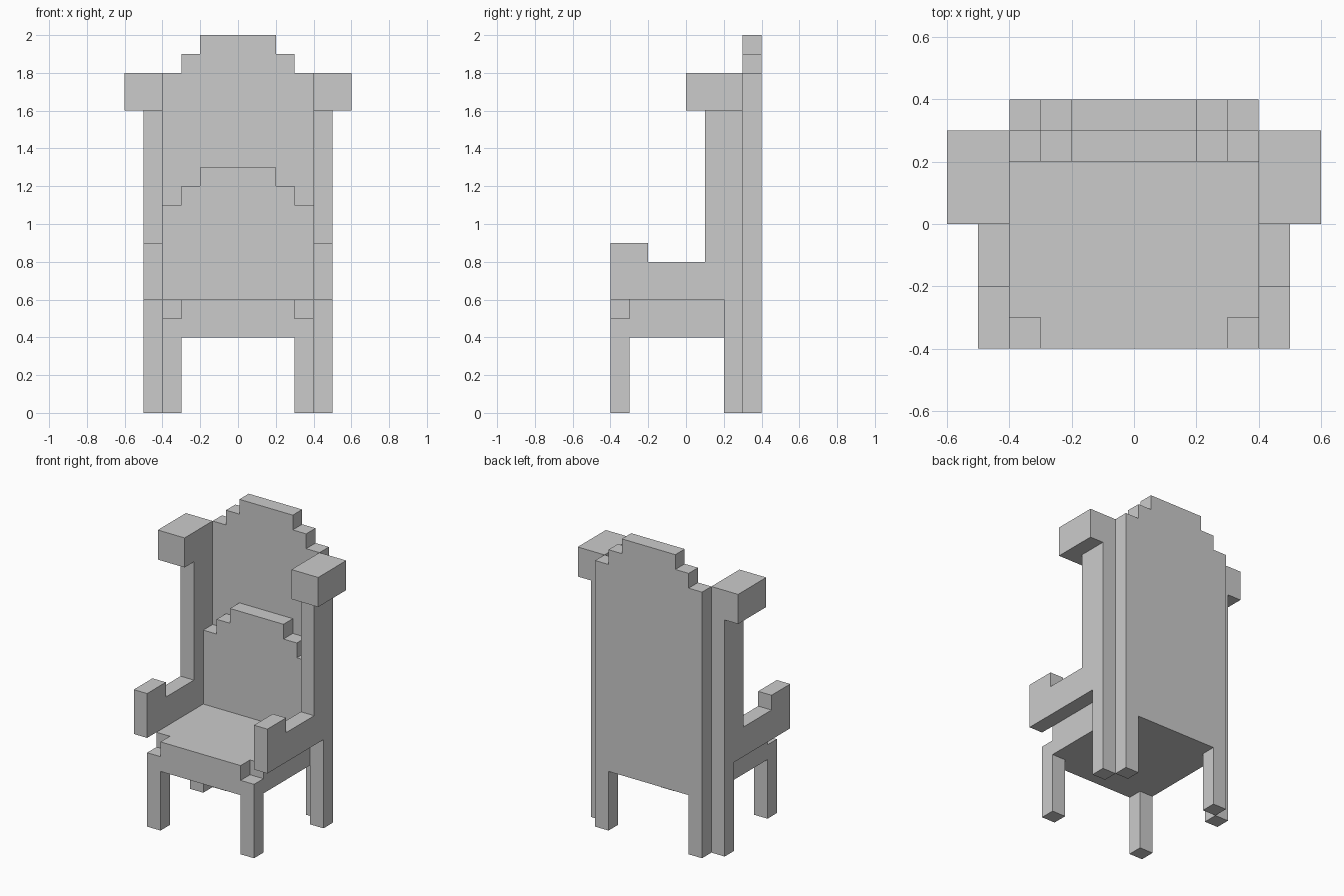
import bpy
import bmesh
from mathutils import Vector

if "Cube" in bpy.data.objects:
    bpy.data.objects.remove(bpy.data.objects["Cube"])


def make(name, profile, axis, lo, hi, mirror=False):
    """Extrude a closed 2D profile along an axis from lo to hi."""
    place = {
        "x": lambda a, b, t: (t, a, b),
        "y": lambda a, b, t: (a, t, b),
        "z": lambda a, b, t: (a, b, t),
    }[axis]
    bm = bmesh.new()
    face = bm.faces.new([bm.verts.new(place(a, b, lo)) for a, b in profile])
    ext = bmesh.ops.extrude_face_region(bm, geom=[face], use_keep_orig=True)
    moved = [v for v in ext["geom"] if isinstance(v, bmesh.types.BMVert)]
    bmesh.ops.translate(bm, verts=moved, vec=Vector(place(0, 0, hi - lo)))
    bmesh.ops.recalc_face_normals(bm, faces=bm.faces)
    mesh = bpy.data.meshes.new(name)
    bm.to_mesh(mesh)
    bm.free()
    obj = bpy.data.objects.new(name, mesh)
    bpy.context.collection.objects.link(obj)
    if mirror:
        mod = obj.modifiers.new("Mirror", "MIRROR")
        mod.use_mirror_merge = False
    return obj


def rect(a0, a1, b0, b1):
    return [(a0, b0), (a1, b0), (a1, b1), (a0, b1)]


def symmetric(half):
    """Complete a right-hand outline (bottom to top) with its mirror image."""
    return half + [(-x, z) for x, z in reversed(half)]


def stepped_top(z):
    """Right half of the stepped crest, starting at shoulder height z."""
    return [(0.4, z), (0.3, z), (0.3, z + 0.1), (0.2, z + 0.1), (0.2, z + 0.2)]


# Tall back panel with its two rear legs and stepped crest
crest = stepped_top(1.8)
make("back_panel", symmetric([(0.3, 0.4), (0.3, 0), (0.4, 0)] + crest), "y", 0.3, 0.4)

# Stepped cushion leaning on the back
make("back_cushion", symmetric([(0.4, 0.6)] + stepped_top(1.1)), "y", 0.2, 0.3)

# Seat with notched front corners
make("seat", symmetric([(0.3, -0.4), (0.3, -0.3), (0.4, -0.3), (0.4, 0.3)]), "z", 0.4, 0.6)

# Front legs rise into the seat notches
make("front_leg", rect(0.3, 0.4, -0.4, -0.3), "z", 0, 0.5, mirror=True)

# Side frames: rear leg, armrest and upright in one outline
side = [(0.2, 0), (0.3, 0), (0.3, 1.6), (0.1, 1.6), (0.1, 0.8),
        (-0.2, 0.8), (-0.2, 0.9), (-0.4, 0.9), (-0.4, 0.6), (0.2, 0.6)]
make("side_frame", side, "x", 0.4, 0.5, mirror=True)

# Blocks on top of the uprights
make("wing_block", rect(0.0, 0.3, 1.6, 1.8), "x", 0.4, 0.6, mirror=True)
